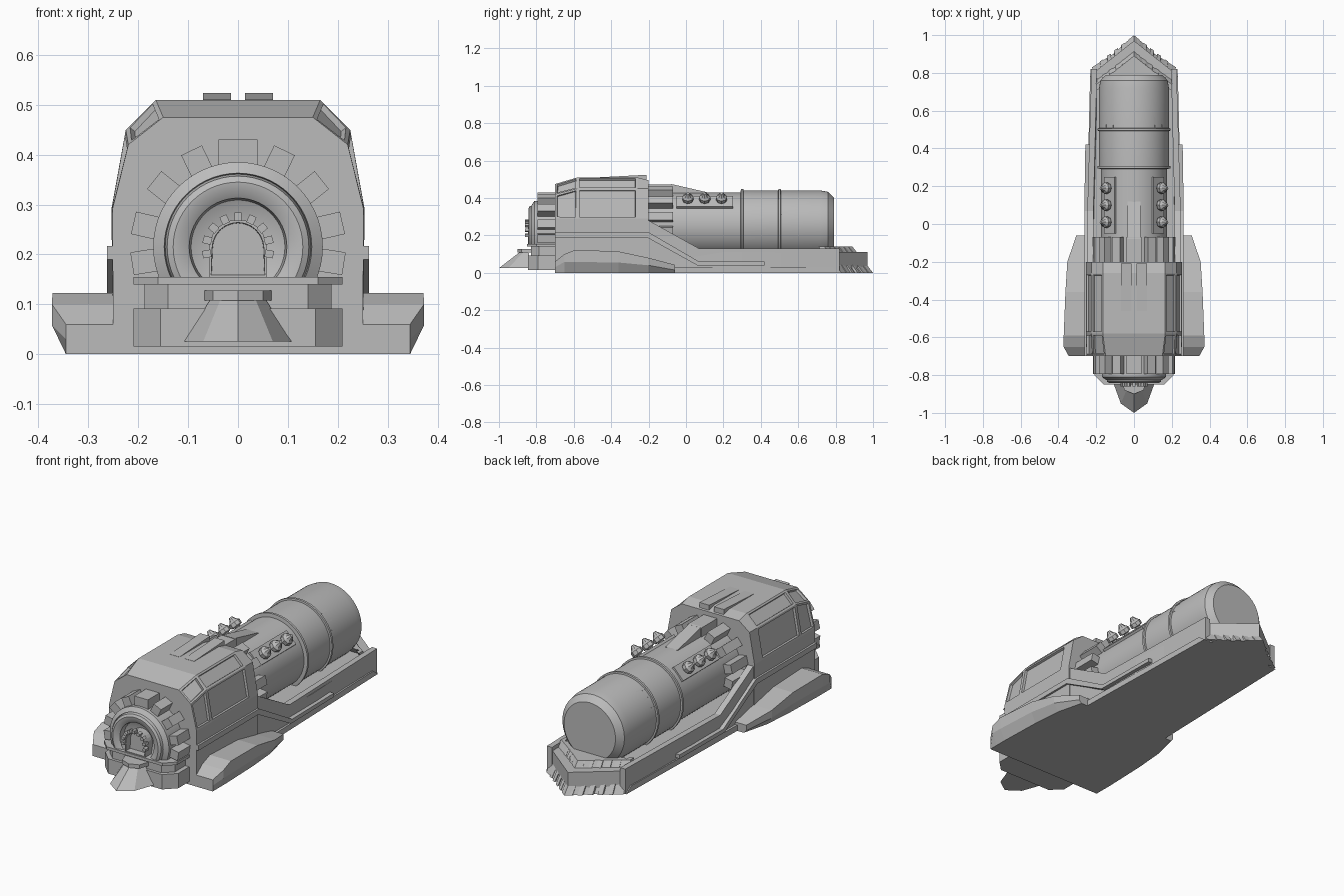
import bpy, bmesh
from math import sin, cos, pi, radians

if "Cube" in bpy.data.objects:
    bpy.data.objects.remove(bpy.data.objects["Cube"], do_unlink=True)

grey = bpy.data.materials.new("plain grey metal")
grey.use_nodes = True
tone = (0.5, 0.5, 0.5, 1)
grey.diffuse_color = tone
grey.node_tree.nodes["Principled BSDF"].inputs["Base Color"].default_value = tone


def loft(name, rings, clip=None, smooth=False):
    """Skin a closed solid through rings of equal length, optionally cut off below a height."""
    bm = bmesh.new()
    loops = [[bm.verts.new(p) for p in ring] for ring in rings]
    n = len(loops[0])
    for a, b in zip(loops, loops[1:]):
        for i in range(n):
            j = (i + 1) % n
            bm.faces.new((a[i], a[j], b[j], b[i]))
    bm.faces.new(loops[0])
    bm.faces.new(loops[-1])
    bmesh.ops.recalc_face_normals(bm, faces=bm.faces)
    if clip is not None:
        bmesh.ops.bisect_plane(bm, geom=bm.verts[:] + bm.edges[:] + bm.faces[:],
                               plane_co=(0, 0, clip), plane_no=(0, 0, 1), clear_inner=True)
    mesh = bpy.data.meshes.new(name)
    bm.to_mesh(mesh)
    bm.free()
    mesh.materials.append(grey)
    obj = bpy.data.objects.new(name, mesh)
    bpy.context.collection.objects.link(obj)
    if smooth:
        bpy.ops.object.select_all(action='DESELECT')
        obj.select_set(True)
        bpy.context.view_layer.objects.active = obj
        bpy.ops.object.shade_smooth_by_angle(angle=radians(30))
    return obj


def inset(obj, rule, width, depth):
    bm = bmesh.new()
    bm.from_mesh(obj.data)
    faces = [f for f in bm.faces if rule(f.normal, f.calc_center_median())]
    bmesh.ops.inset_individual(bm, faces=faces, thickness=width, depth=0)
    bmesh.ops.inset_individual(bm, faces=faces, thickness=width * 0.2, depth=-depth)
    bm.to_mesh(obj.data)
    bm.free()


def plan(name, half, z0, z1):
    """Upright prism from the +x half of a plan outline."""
    pts = half + [(-x, y) for x, y in reversed(half) if x > 0]
    return loft(name, [[(x, y, z) for x, y in pts] for z in (z0, z1)])


def side(name, profile, x0, x1):
    """Matching left and right prisms from a side profile, narrowing to the rear."""
    for s, word in ((1, "left_"), (-1, "right_")):
        loft(word + name, [[(s * x * (1 - 0.17 * max(0, y - 0.3)), y, z)
                            for y, z in profile] for x in (x0, x1)])


def lathe(name, profile, zc, clip, n=56):
    return loft(name, [[(r * sin(2 * pi * i / n), y, zc + r * cos(2 * pi * i / n))
                        for i in range(n)] for r, y in profile], clip, True)


def spoke(name, deg, zc, r0, r1, width, y0, y1, r2=None):
    """Block standing out from a cylinder; r2 gives a different height at y1."""
    a, w = radians(deg), width / 2
    rings = []
    for y, top in ((y0, r1), (y1, r1 if r2 is None else r2)):
        rings.append([(r * sin(a) + t * cos(a), y, zc + r * cos(a) - t * sin(a))
                      for r, t in ((r0, -w), (top, -w), (top, w), (r0, w))])
    return loft(name, rings)


# Chassis: floor, side walls, trim bands
plan("chassis_floor", [(0.24, -0.7), (0.24, 0.3), (0.215, 0.8), (0, 0.97)], 0, 0.11)
side("chassis_wall", [(-0.7, 0), (-0.7, 0.28), (-0.2, 0.28), (0.07, 0.13),
                      (0.82, 0.13), (0.82, 0)], 0.215, 0.247)
side("trim_band", [(-0.7, 0.19), (-0.21, 0.19), (0.06, 0.04), (0.42, 0.04), (0.42, 0.06),
                   (0.07, 0.06), (-0.2, 0.217), (-0.7, 0.217)], 0.24, 0.263)
side("sill", [(-0.06, 0), (-0.06, 0.03), (0.78, 0.03), (0.82, 0)], 0.22, 0.253)

# Rear plough with raked ribs
low = [(0.222, 0.83), (0.11, 0.9), (0, 1)]
high = [(0.2, 0.74), (0.1, 0.81), (0, 0.89)]
loft("rear_plough", [[(s * x, y, z) for s, part in ((1, edge), (-1, edge[1::-1]))
                      for x, y in part] for edge, z in ((low, 0), (high, 0.14))])
for s in (-1, 1):
    for i in range(6):
        t = 0.06 + i * 0.17
        ends = []
        for edge, z in ((low, 0), (high, 0.14)):
            x, y = edge[0][0] * (1 - t), edge[0][1] + (edge[2][1] - edge[0][1]) * t
            ends.append([(s * (x + dx), y + dy, z) for dx, dy in
                         ((-0.01, -0.03), (0.01, -0.04), (0.01, -0.008), (-0.01, 0.004))])
        loft("plough_rib", ends)

# Main boiler with rings and slim ridges
lathe("rear_boiler", [(0.175, -0.25), (0.175, 0.3), (0.185, 0.305), (0.185, 0.72),
                      (0.178, 0.76), (0.148, 0.79)], 0.255, 0.1)
for y in (0.3, 0.5):
    lathe("boiler_ring", [(0.18, y - 0.008), (0.194, y - 0.006),
                          (0.194, y + 0.006), (0.18, y + 0.008)], 0.255, 0.1)
for s in (-1, 1):
    for k, deg in enumerate((38, 54, 70)):
        spoke("boiler_ridge", s * deg, 0.255, 0.17, 0.187, 0.012, 0.5, 0.7 - k * 0.03, 0.18)

# Ribs standing around the boiler on both sides of the cab
for deg in (0, 25.7, 51.4, 77, 99):
    for s in ((-1, 1) if deg else (1,)):
        w = 0.046 if deg else 0.078
        spoke("front_rib", s * deg, 0.215, 0.16, 0.215, w, -0.795, -0.68)
        spoke("rear_rib", s * deg, 0.255, 0.16, 0.218, w, -0.22, -0.07)
spoke("rear_top_wedge", 0, 0.255, 0.16, 0.22, 0.07, -0.08, 0.12, 0.174)

# Cab with inset windows
def cab_ring(y, half):
    return [(x, y, z) for x, z in half] + [(-x, y, z) for x, z in reversed(half)]


full = [(0.25, 0.01), (0.254, 0.29), (0.225, 0.45), (0.165, 0.51)]
nose = [(0.25, 0.01), (0.252, 0.29), (0.22, 0.42), (0.15, 0.475)]
cab = loft("cab", [cab_ring(-0.7, nose), cab_ring(-0.58, full),
                   cab_ring(-0.26, full), cab_ring(-0.2, full[:3] + [(0.165, 0.495)])])
inset(cab, lambda n, c: abs(n.x) > 0.4 and c.z > 0.3 and c.y < -0.3, 0.014, 0.012)
for x in (-0.042, 0.042):
    loft("roof_slat", [[(x + dx, y, z) for dx, z in
                        ((-0.028, 0.48), (0.028, 0.48), (0.028, top), (-0.028, top))]
                       for y, top in ((-0.46, 0.511), (-0.21, 0.524))])

# Fenders with a sloping nose and chamfered outer edge
for s, word in ((1, "left_"), (-1, "right_")):
    rows = [(-0.7, 0.345, 0.345, 0.03, 0.06), (-0.65, 0.345, 0.373, 0.058, 0.1),
            (-0.59, 0.345, 0.372, 0.058, 0.123), (-0.36, 0.338, 0.363, 0.055, 0.114),
            (-0.2, 0.325, 0.353, 0.04, 0.08), (-0.06, 0.29, 0.305, 0.015, 0.043)]
    loft(word + "fender", [[(s * 0.23, y, 0), (s * xb, y, 0), (s * xt, y, zm),
                            (s * xt, y, zt), (s * 0.23, y, zt)] for y, xb, xt, zm, zt in rows])

# Front platform: base, neck, shelf
plan("platform_base", [(0.21, -0.69), (0.21, -0.79), (0.155, -0.845)], 0.015, 0.092)
plan("platform_neck", [(0.187, -0.69), (0.187, -0.785), (0.14, -0.83)], 0.09, 0.142)
plan("platform_shelf", [(0.21, -0.69), (0.21, -0.8), (0.16, -0.85)], 0.14, 0.155)

# Front boiler face with a rounded rim and hollow bowl
lathe("front_boiler", [(0.17, -0.65), (0.17, -0.81), (0.148, -0.825), (0.146, -0.815),
                       (0.142, -0.835), (0.13, -0.842), (0.115, -0.84), (0.098, -0.83),
                       (0.094, -0.80), (0.06, -0.785)], 0.215, 0.145)
arch = [(0.058, 0.155)] + [(0.058 * cos(a * pi / 12), 0.212 + 0.058 * sin(a * pi / 12))
                           for a in range(13)] + [(-0.058, 0.155)]
door = loft("arched_door", [[(x, y, z) for x, z in arch] for y in (-0.845, -0.77)])
inset(door, lambda n, c: n.y < -0.9, 0.006, 0.035)
for i in range(9):
    spoke("door_stud", -100 + i * 25, 0.212, 0.055, 0.072, 0.015, -0.86, -0.835)

# Front plough and its cap
top = [(0.055, -0.84), (0.035, -0.87), (0, -0.89)]
foot = [(0.11, -0.84), (0.07, -0.95), (0, -1)]
loft("front_plough", [[(s * x, y, z) for s, part in ((1, edge), (-1, edge[1::-1]))
                       for x, y in part] for edge, z in ((foot, 0.025), (top, 0.11))])
plan("front_plough_cap", [(0.067, -0.83), (0.05, -0.88), (0, -0.9)], 0.108, 0.128)

# Side lamps on angled brackets
for s in (-1, 1):
    spoke("lamp_bracket", s * 46, 0.255, 0.15, 0.183, 0.08, -0.05, 0.25)
    a = radians(46)
    for y in (0.01, 0.1, 0.19):
        rings = []
        for r, d in ((0.014, 0.17), (0.014, 0.19), (0.03, 0.195), (0.03, 0.215),
                     (0.02, 0.225), (0.008, 0.245)):
            ring = []
            for k in range(8):
                t, v = r * cos(k * pi / 4), r * sin(k * pi / 4)
                ring.append((s * (d * sin(a) + t * cos(a)), y + v,
                             0.255 + d * cos(a) - t * sin(a)))
            rings.append(ring)
        loft("side_lamp", rings)
